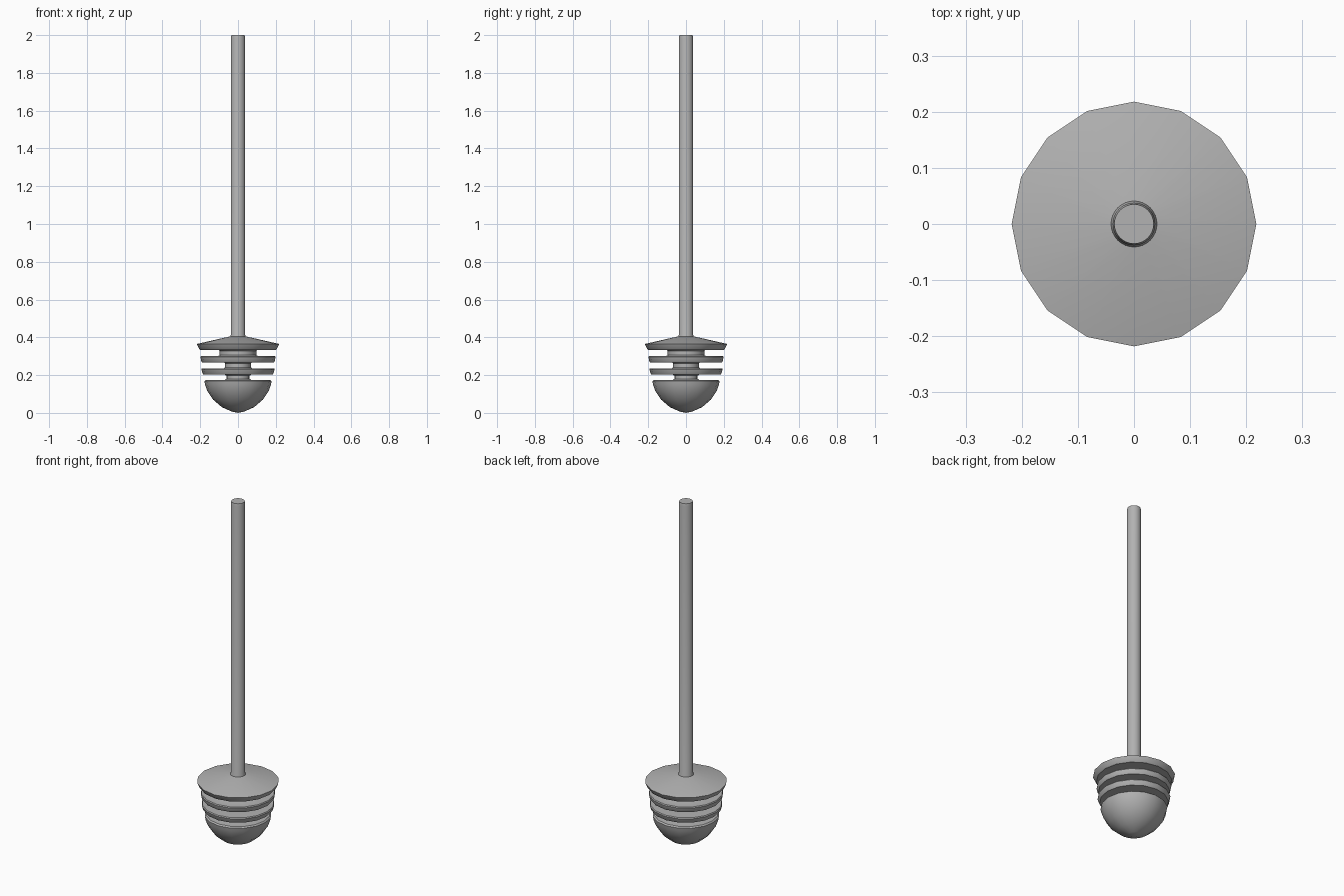
import bpy, bmesh, math

if "Cube" in bpy.data.objects:
    bpy.data.objects.remove(bpy.data.objects["Cube"])

# Dark grey used on every part
grey = bpy.data.materials.new("dark_grey")
grey.diffuse_color = (0.45, 0.45, 0.45, 1)
grey.use_nodes = True
grey.node_tree.nodes["Principled BSDF"].inputs["Base Color"].default_value = grey.diffuse_color


def lathe(name, profile, sides):
    """Spin a (radius, height) profile around z; zero radius becomes a pole."""
    bm = bmesh.new()
    rings = []
    for r, z in profile:
        if r == 0:
            rings.append([bm.verts.new((0, 0, z))] * sides)
        else:
            rings.append([bm.verts.new((r * math.cos(2 * math.pi * i / sides),
                                        r * math.sin(2 * math.pi * i / sides), z))
                          for i in range(sides)])
    for a, b in zip(rings, rings[1:]):
        for i in range(sides):
            j = (i + 1) % sides
            quad = list(dict.fromkeys((a[i], a[j], b[j], b[i])))
            bm.faces.new(quad)
    bmesh.ops.recalc_face_normals(bm, faces=bm.faces)
    mesh = bpy.data.meshes.new(name)
    bm.to_mesh(mesh)
    bm.free()
    mesh.materials.append(grey)
    ob = bpy.data.objects.new(name, mesh)
    bpy.context.collection.objects.link(ob)
    bpy.ops.object.select_all(action='DESELECT')
    ob.select_set(True)
    bpy.context.view_layer.objects.active = ob
    bpy.ops.object.shade_smooth_by_angle(angle=math.radians(35))
    return ob


# Grooved head: rounded tip, two ribs, wide sloped cap, joined by a core
tip = [(0, 0), (0.03, 0.006), (0.085, 0.03), (0.132, 0.07), (0.162, 0.115),
       (0.174, 0.148), (0.178, 0.168), (0.171, 0.175)]
rib_low = [(0.07, 0.175), (0.062, 0.18), (0.062, 0.197), (0.07, 0.203),
           (0.183, 0.203), (0.187, 0.208), (0.194, 0.23), (0.191, 0.236)]
rib_high = [(0.075, 0.236), (0.068, 0.241), (0.068, 0.262), (0.075, 0.268),
            (0.19, 0.268), (0.194, 0.273), (0.199, 0.295), (0.196, 0.301)]
cap = [(0.105, 0.301), (0.097, 0.306), (0.097, 0.328), (0.105, 0.334),
       (0.2, 0.334), (0.206, 0.339), (0.218, 0.365),
       (0.042, 0.405), (0, 0.405)]
lathe("dipper_head", tip + rib_low + rib_high + cap, 16)

# Long handle with a small foot flare and a chamfered end
lathe("handle", [(0, 0.39), (0.041, 0.39), (0.041, 0.405), (0.038, 0.413),
                 (0.038, 1.985), (0.035, 2.0), (0, 2.0)], 32)
